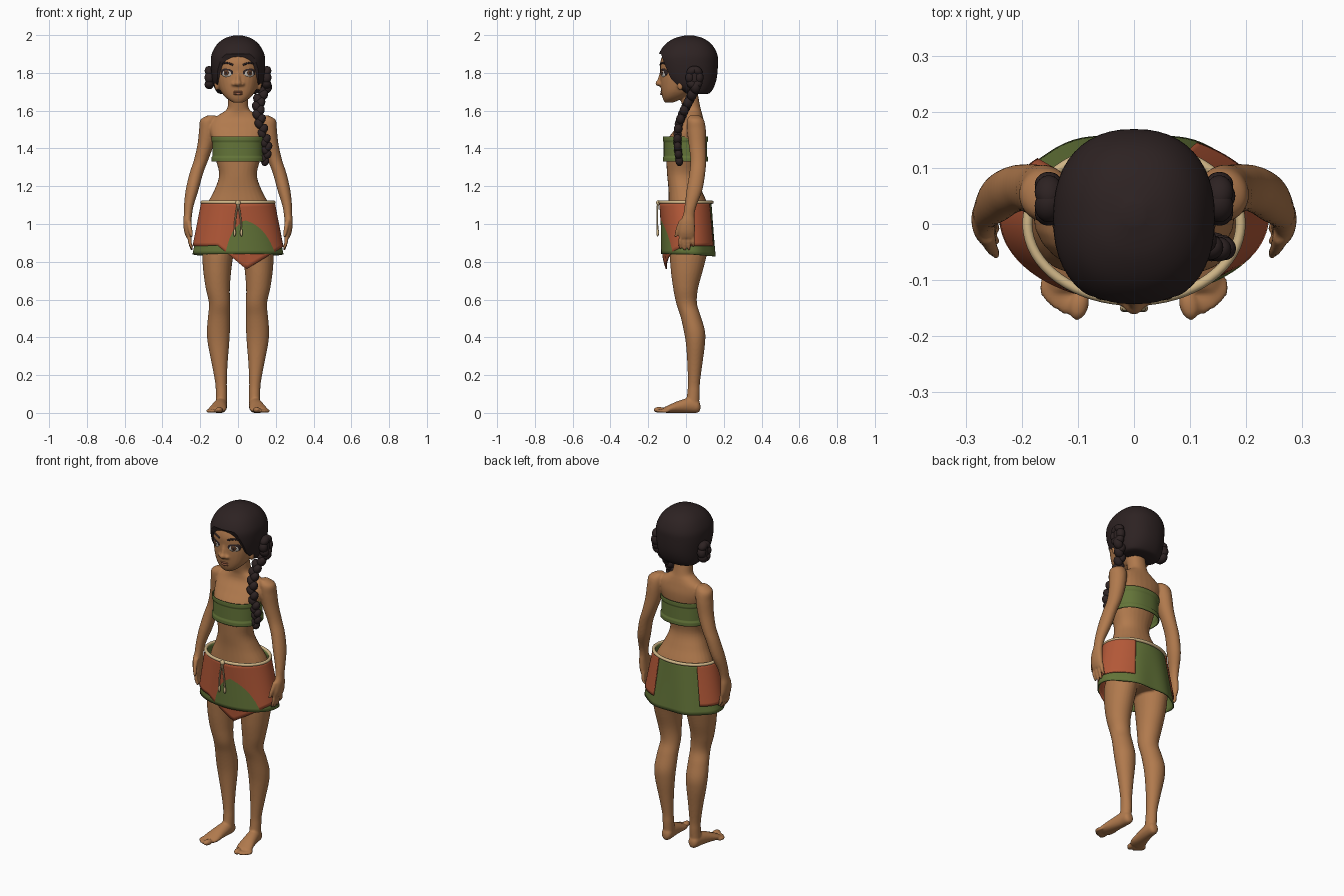
import bpy, bmesh, math
from mathutils import Matrix, Vector, Euler

if "Cube" in bpy.data.objects:
    bpy.data.objects.remove(bpy.data.objects["Cube"])


def material(name, rgb):
    m = bpy.data.materials.new(name)
    m.use_nodes = True
    m.diffuse_color = (*rgb, 1)
    bsdf = next(n for n in m.node_tree.nodes if n.type == 'BSDF_PRINCIPLED')
    bsdf.inputs["Base Color"].default_value = (*rgb, 1)
    bsdf.inputs["Roughness"].default_value = 0.8
    return m


SKIN = material("warm skin", (0.44, 0.195, 0.075))
LIP = material("lip brown", (0.33, 0.12, 0.06))
HAIR = material("dark hair", (0.026, 0.016, 0.016))
GREEN = material("leaf green", (0.125, 0.175, 0.04))
ORANGE = material("clay orange", (0.46, 0.1, 0.04))
CREAM = material("rope cream", (0.62, 0.46, 0.24))
WHITE = material("eye white", (0.7, 0.65, 0.58))
IRIS = material("iris brown", (0.1, 0.04, 0.018))


def finish(name, bm, mat, angle=50):
    mesh = bpy.data.meshes.new(name)
    bm.to_mesh(mesh)
    bm.free()
    mesh.materials.append(mat)
    ob = bpy.data.objects.new(name, mesh)
    bpy.context.scene.collection.objects.link(ob)
    activate(ob)
    bpy.ops.object.shade_smooth_by_angle(angle=math.radians(angle))
    return ob


def activate(ob):
    bpy.ops.object.select_all(action='DESELECT')
    ob.select_set(True)
    bpy.context.view_layer.objects.active = ob


def spline(rows, steps):
    """Smooth interpolation through rows of numbers."""
    out = []
    for i in range(len(rows) - 1):
        p = [rows[max(0, min(len(rows) - 1, i + k))] for k in (-1, 0, 1, 2)]
        for j in range(steps):
            t = j / steps
            out.append([b + 0.5 * t * (c - a + t * (2*a - 5*b + 4*c - d + t * (3*(b - c) + d - a)))
                        for a, b, c, d in zip(*p)])
    return out + [list(rows[-1])]


def power(v, p):
    return math.copysign(abs(v) ** (2 / p), v)


def loft(bm, rows, p=2, axis='Z', n=28, steps=5):
    """Closed tube through oval rings given as x, y, z, radius, radius."""
    rings = []
    for x, y, z, a, b in spline(rows, steps):
        ring = []
        for k in range(n):
            u = a * power(math.cos(math.tau * k / n), p)
            v = b * power(math.sin(math.tau * k / n), p)
            ring.append(bm.verts.new((x + u, y + v, z) if axis == 'Z' else (x + u, y, z + v)))
        rings.append(ring)
    faces = [bm.faces.new(rings[0]), bm.faces.new(rings[-1])]
    for r, q in zip(rings, rings[1:]):
        faces += [bm.faces.new((r[k], r[(k+1) % n], q[(k+1) % n], q[k])) for k in range(n)]
    bmesh.ops.recalc_face_normals(bm, faces=faces)


def ball(bm, at, size, rot=(0, 0, 0)):
    bmesh.ops.create_uvsphere(bm, u_segments=20, v_segments=12, radius=1,
                              matrix=Matrix.LocRotScale(Vector(at), Euler(rot), Vector(size)))


def rope(name, points, radius, mat, cyclic=False):
    cu = bpy.data.curves.new(name, 'CURVE')
    cu.dimensions = '3D'
    cu.bevel_depth, cu.bevel_resolution, cu.use_fill_caps = radius, 3, True
    sp = cu.splines.new('POLY')
    sp.points.add(len(points) - 1)
    for q, co in zip(sp.points, points):
        q.co = (*co, 1)
    sp.use_cyclic_u = cyclic
    cu.materials.append(mat)
    ob = bpy.data.objects.new(name, cu)
    bpy.context.scene.collection.objects.link(ob)
    activate(ob)
    bpy.ops.object.convert(target='MESH')
    bpy.ops.object.shade_smooth_by_angle(angle=math.radians(60))


def sheet(name, mat, point, a0, a1, cols=96, rows=14):
    """Thin cloth wrapped between two angles."""
    bm = bmesh.new()
    grid = [[bm.verts.new(point(math.radians(a0 + (a1 - a0) * i / cols), j / rows))
             for j in range(rows + 1)] for i in range(cols + 1)]
    for g, h in zip(grid, grid[1:]):
        for j in range(rows):
            bm.faces.new((g[j], h[j], h[j + 1], g[j + 1]))
    bmesh.ops.remove_doubles(bm, verts=bm.verts, dist=0.0001)
    bmesh.ops.recalc_face_normals(bm, faces=bm.faces)
    ob = finish(name, bm, mat)
    mod = ob.modifiers.new("thickness", 'SOLIDIFY')
    mod.thickness, mod.offset = 0.006, 0


# Body: torso and neck, head, nose
bm = bmesh.new()
torso = [(.03, .86, .11, .08), (.025, .93, .165, .10), (.02, 1.02, .18, .115), (.012, 1.10, .165, .105),
         (-.005, 1.18, .125, .088), (-.02, 1.26, .10, .08), (-.015, 1.35, .12, .09), (-.006, 1.43, .135, .1),
         (.02, 1.50, .15, .08), (.035, 1.55, .14, .058), (.035, 1.585, .09, .05), (.03, 1.61, .058, .048),
         (.02, 1.66, .052, .048), (.01, 1.72, .05, .048)]
loft(bm, [(0, *r) for r in torso], 2.2)
head = [(-.09, 1.643, .025, .022), (-.07, 1.665, .06, .053), (-.042, 1.70, .09, .089), (-.012, 1.75, .11, .124),
        (0, 1.80, .118, .136), (.008, 1.86, .12, .144), (.012, 1.92, .10, .12), (.015, 1.96, .06, .07)]
loft(bm, [(0, *r) for r in head], 2.4)
loft(bm, [(0, -.125, 1.81, .010, .012), (0, -.13, 1.775, .012, .018), (0, -.136, 1.745, .016, .02)])
ball(bm, (0, -.143, 1.745), (.019, .019, .016))

# Body: arms, hands, legs and feet on both sides
arm = [(.14, .045, 1.575, .02, .025), (.155, .05, 1.55, .045, .045), (.16, .055, 1.50, .046, .05),
       (.172, .06, 1.42, .043, .046), (.195, .065, 1.34, .038, .042), (.22, .06, 1.27, .036, .042),
       (.243, .045, 1.18, .034, .042), (.26, .025, 1.10, .026, .032), (.265, .015, 1.05, .022, .03),
       (.268, .008, 1.01, .022, .039), (.265, .005, .96, .02, .043), (.258, .004, .925, .014, .04)]
leg = [(.095, .03, .95, .075, .09), (.105, .015, .86, .083, .10), (.11, .005, .76, .075, .086),
       (.107, -.002, .66, .064, .066), (.098, .003, .58, .056, .055), (.101, .025, .51, .058, .054),
       (.104, .045, .43, .061, .056), (.103, .05, .36, .056, .05), (.097, .047, .26, .042, .04),
       (.09, .042, .16, .031, .032), (.088, .04, .11, .03, .033), (.088, .035, .05, .03, .035)]
foot = [(.088, .076, .03, .013, .015), (.088, .062, .035, .028, .034), (.091, .02, .04, .034, .04),
        (.10, -.04, .032, .04, .032), (.108, -.09, .021, .047, .021), (.112, -.118, .015, .042, .014)]
for s in (1, -1):
    for rows, axis in ((arm, 'Z'), (leg, 'Z'), (foot, 'Y')):
        loft(bm, [(s * r[0], *r[1:]) for r in rows], 2, axis)
    for k in range(4):
        y, tip = .035 - .021 * k, (.88, .862, .86, .868)[k]
        loft(bm, [(s * .258, y, .945, .011, .01), (s * .254, y * 1.1, .90, .01, .0095),
                  (s * .243, y * 1.1, tip, .007, .007)], n=12)
    loft(bm, [(s * .262, -.02, 1.02, .015, .016), (s * .254, -.042, .975, .012, .012),
              (s * .245, -.055, .93, .008, .008)], n=12)
    for k, (x, y) in enumerate(((.098, -.143), (.122, -.138), (.136, -.13), (.148, -.12), (.156, -.108))):
        r = .018 if k == 0 else .0115
        ball(bm, (s * x, y, r * .9), (r, .03 if k == 0 else .024, r * .9), (0, 0, s * .2))
    ball(bm, (s * .021, -.134, 1.741), (.014, .014, .011))
    ball(bm, (s * .112, -.03, 1.735), (.013, .016, .028))
body = finish("body", bm, SKIN)
mod = body.modifiers.new("blend", 'REMESH')
mod.mode, mod.voxel_size, mod.use_smooth_shade = 'VOXEL', 0.0055, True
mod = body.modifiers.new("soften", 'SMOOTH')
mod.factor, mod.iterations = 0.5, 5


def face_y(x):
    return -.137 * (1 - abs(x / .118) ** 2.4) ** .417


# Eyes and eyebrows
for s, side in ((1, "left"), (-1, "right")):
    turn = s * math.radians(24)
    out = Vector((math.sin(turn), -math.cos(turn), 0))
    base = Vector((s * .06, face_y(.06), 1.80)) - out * .014
    for part, mat, push, up, size in (
            ("lash", HAIR, 0, .003, (.040, .0185, .030)), ("eyeball", WHITE, 0, 0, (.036, .02, .027)),
            ("iris", IRIS, .0185, .001, (.0145, .004, .0155)), ("pupil", HAIR, .0208, .001, (.007, .003, .008))):
        bm = bmesh.new()
        ball(bm, base + out * push + Vector((0, 0, up)), size, (0, 0, turn))
        finish(side + "_" + part, bm, mat)
    rope(side + "_eyebrow", [(s * x, face_y(x) - .001, z) for x, z in
                             ((.026, 1.842), (.045, 1.85), (.065, 1.854), (.082, 1.849), (.094, 1.84))], .005, HAIR)

# Lips
bm = bmesh.new()
ball(bm, (0, -.121, 1.700), (.031, .015, .007))
ball(bm, (0, -.121, 1.689), (.026, .016, .008))
finish("lips", bm, LIP)

# Hair cap with a face opening
bm = bmesh.new()
cap = [(.06, 1.688, .09, .05), (.052, 1.697, .11, .078), (.03, 1.73, .128, .12), (.016, 1.78, .138, .148),
       (.011, 1.85, .144, .158), (.011, 1.90, .139, .154), (.013, 1.95, .112, .124),
       (.015, 1.983, .07, .076), (.017, 1.999, .018, .018)]
loft(bm, [(0, *r) for r in cap], 2.3, n=48, steps=6)
hair = finish("hair_cap", bm, HAIR)
bm = bmesh.new()
outline = [(-.3, 1.905), (-.132, 1.90), (-.115, 1.85), (-.08, 1.77), (-.01, 1.70), (.03, 1.6), (-.3, 1.6)]
edge = bm.faces.new([bm.verts.new((-.4, y, z)) for y, z in outline])
new = bmesh.ops.extrude_face_region(bm, geom=[edge])["geom"]
bmesh.ops.translate(bm, vec=(.8, 0, 0), verts=[v for v in new if isinstance(v, bmesh.types.BMVert)])
bmesh.ops.recalc_face_normals(bm, faces=bm.faces)
cutter = finish("face_opening_cutter", bm, HAIR)
cutter.hide_render = True
mod = hair.modifiers.new("opening", 'BOOLEAN')
mod.operation, mod.object, mod.solver = 'DIFFERENCE', cutter, 'EXACT'
activate(hair)
bpy.ops.object.convert(target='MESH')
bpy.ops.object.shade_smooth_by_angle(angle=math.radians(40))
bpy.data.objects.remove(cutter)

# Coiled buns over the ears
for s, side in ((1, "left"), (-1, "right")):
    bm = bmesh.new()
    ball(bm, (s * .145, .045, 1.775), (.026, .038, .06))
    for k in range(6):
        a = math.tau * k / 6
        ball(bm, (s * .152, .045 + .025 * math.cos(a), 1.775 + .042 * math.sin(a)),
             (.025, .023, .031), (a, 0, 0))
    finish(side + "_bun", bm, HAIR)

# Braid over the left shoulder
bm = bmesh.new()
path = [(.145, .05, 1.72), (.115, .02, 1.66), (.108, -.01, 1.60), (.12, -.037, 1.53),
        (.142, -.045, 1.45), (.152, -.042, 1.39), (.136, -.035, 1.33)]
beads = spline(path, 3)
for k, (x, y, z) in enumerate(beads):
    f, w = 1 - .25 * k / len(beads), (-1) ** k
    ball(bm, (x + w * .009, y, z), (.025 * f, .026 * f, .032 * f), (0, w * .5, 0))
finish("braid", bm, HAIR)


# Chest band with raised borders
def band_point(a, t):
    r = .005 if t < .18 or t > .8 else 0
    return ((.133 + r) * power(math.cos(a), 2.3), -.003 + (.112 + r) * power(math.sin(a), 2.3), 1.33 + .133 * t)


sheet("chest_band", GREEN, band_point, 0, 360, rows=24)


def skirt_point(a, z, off):
    t = (1.12 - z) / .24
    return ((.186 + .047 * t + off) * math.cos(a), .012 * t + (.134 + .01 * t + off) * math.sin(a), z)


def under_point(a, t):
    wave = .005 * math.sin(7 * a) * t * max(0, math.sin(a))
    hem = .84 - .012 * max(0, math.sin(a))
    return skirt_point(a, 1.115 + (hem - 1.115) * t, wave - .003)


def over_point(a, t):
    x = .235 * math.cos(a) - .045
    drop = max(0, 1 - abs(x) / (.2 if x > 0 else .15)) if math.sin(a) < 0 else 0
    return skirt_point(a, 1.115 + (.885 - .125 * drop - 1.115) * t, .005 - .03 * drop * t)


# Wrapped skirt: green below, orange overlay open at the back
sheet("under_skirt", GREEN, under_point, 0, 360)
sheet("over_skirt", ORANGE, over_point, 136, 422)

# Rope belt with knot and hanging ends
rope("belt", [skirt_point(math.tau * k / 64, 1.115, .003) for k in range(64)], .009, CREAM, True)
bm = bmesh.new()
ball(bm, (0, -.147, 1.112), (.014, .011, .014))
for s in (1, -1):
    ball(bm, (s * .018, -.150, .955), (.007, .007, .022))
finish("belt_knot", bm, CREAM)
for s, side in ((1, "left"), (-1, "right")):
    rope(side + "_belt_end", [(0, -.15, 1.11), (s * .01, -.152, 1.06), (s * .016, -.152, 1.01),
                              (s * .018, -.15, .96)], .0045, CREAM)
